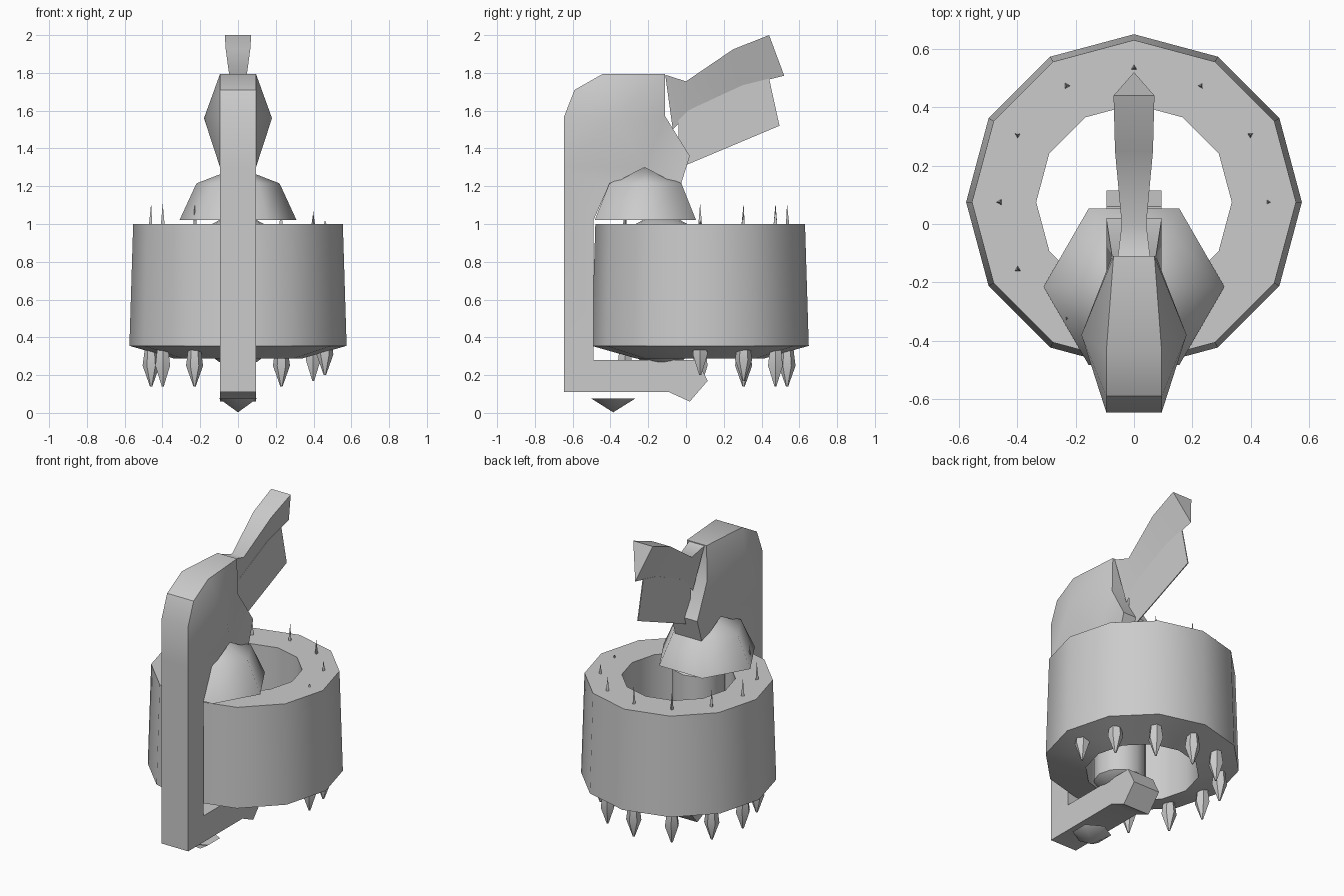
import bpy, bmesh
from math import sin, cos, pi, radians

if "Cube" in bpy.data.objects:
    bpy.data.objects.remove(bpy.data.objects["Cube"])


def finish(bm, name, angle=40):
    bmesh.ops.recalc_face_normals(bm, faces=bm.faces)
    me = bpy.data.meshes.new(name)
    bm.to_mesh(me)
    bm.free()
    ob = bpy.data.objects.new(name, me)
    bpy.context.collection.objects.link(ob)
    bpy.ops.object.select_all(action='DESELECT')
    ob.select_set(True)
    bpy.context.view_layer.objects.active = ob
    bpy.ops.object.shade_smooth_by_angle(angle=radians(angle))
    return ob


def lathe(name, profile, sides, x=0, y=0, start=0.0, closed=False, angle=40):
    """Spin an (r, z) profile around a vertical axis; open profiles get end caps."""
    bm = bmesh.new()
    rings = [[bm.verts.new((x + r * cos(start + 2 * pi * i / sides),
                            y + r * sin(start + 2 * pi * i / sides), z))
              for i in range(sides)] for r, z in profile]
    pairs = list(zip(rings, rings[1:]))
    if closed:
        pairs.append((rings[-1], rings[0]))
    else:
        bm.faces.new(rings[0])
        bm.faces.new(rings[-1])
    for a, b in pairs:
        for i in range(sides):
            j = (i + 1) % sides
            bm.faces.new((a[i], a[j], b[j], b[i]))
    bmesh.ops.remove_doubles(bm, verts=bm.verts, dist=0.0008)
    return finish(bm, name, angle)


RING_Y = 0.075

# Hollow twelve-sided drum with a sloped underside
lathe("drum_ring", [(0.555, 1.0), (0.575, 0.355), (0.335, 0.287), (0.335, 1.0)],
      12, y=RING_Y, closed=True)

# Nine pins: bullet tips below the drum, thin spikes above
tips = {0: 0.2, 1: 0.17}
tops = {0: 1.02, 1: 1.065, 2: 1.09}
for k in range(9):
    a = k * pi / 6
    px, py = 0.46 * cos(a), RING_Y + 0.46 * sin(a)
    t = tips.get(k, 0.14)
    lathe(f"pin_tip_{k}", [(0.034, 0.36), (0.036, t + 0.18), (0.045, t + 0.11), (0.006, t)],
          6, px, py, a)
    lathe(f"pin_spike_{k}", [(0.012, 0.99), (0.0003, tops.get(k, 1.11))], 3, px, py, a)

# Inner roller, dome above it and foot screw beneath
lathe("inner_roller", [(0.1, 0.27), (0.155, 0.31), (0.155, 0.99), (0.1, 1.02)], 12, y=-0.13)
lathe("roller_dome", [(0.31, 1.02), (0.22, 1.215), (0.0003, 1.3)], 6, y=-0.215, angle=62)
lathe("foot_screw", [(0.115, 0.075), (0.0003, 0.003)], 6, y=-0.385, start=pi / 2, angle=62)

# C-shaped frame: side outline (y, z) with a swollen head and a flat nose
outline = [(-.645, .11), (-.09, .11), (.02, .06), (.115, .17), (.06, .28), (-.49, .28),
           (-.49, 1.02), (-.41, 1.2), (-.22, 1.3), (-.03, 1.2), (.02, 1.36), (-.11, 1.57),
           (-.11, 1.795), (-.44, 1.795), (-.59, 1.71), (-.645, 1.57), (-.645, 1.3)]
narrow = {11: 0.075, 12: 0.07}
head = [8, 11, 12, 13, 14, 15, 16]
bm = bmesh.new()
sides = []
for s in (-1, 1):
    v = [bm.verts.new((s * narrow.get(i, 0.095), y, z)) for i, (y, z) in enumerate(outline)]
    bulge = bm.verts.new((s * 0.18, -0.38, 1.56))
    bm.faces.new([v[i] for i in (0, 1, 2, 3, 4, 5)])
    bm.faces.new([v[i] for i in (0, 5, 6, 7, 8, 16)])
    bm.faces.new([v[i] for i in (8, 9, 10, 11)])
    for i, j in zip(head, head[1:] + head[:1]):
        bm.faces.new((v[i], v[j], bulge))
    sides.append(v)
for i in range(len(outline)):
    j = (i + 1) % len(outline)
    bm.faces.new((sides[0][i], sides[0][j], sides[1][j], sides[1][i]))
finish(bm, "frame", 35)

# Handle lofted through triangular sections: half width, top (y, z), keel (y, z)
stations = [(0.055, (-.11, 1.79), (-.07, 1.5)), (0.042, (0, 1.755), (.03, 1.6)),
            (0.065, (.25, 1.925), (.3, 1.73)), (0.07, (.44, 2.0), (.52, 1.785))]
bm = bmesh.new()
secs = [[bm.verts.new((-w, *t)), bm.verts.new((w, *t)), bm.verts.new((0, *k))]
        for w, t, k in stations]
for a, b in zip(secs, secs[1:]):
    for i in range(3):
        j = (i + 1) % 3
        bm.faces.new((a[i], a[j], b[j], b[i]))
bm.faces.new(secs[0])
bm.faces.new(secs[-1])
finish(bm, "handle", 85)

# Thin web plate under the handle
bm = bmesh.new()
web = bm.faces.new([bm.verts.new((-0.003, y, z)) for y, z in
                    [(-.04, 1.57), (.03, 1.61), (.3, 1.735), (.44, 1.77), (.495, 1.52), (-.04, 1.295)]])
ext = bmesh.ops.extrude_face_region(bm, geom=[web], use_keep_orig=True)
bmesh.ops.translate(bm, vec=(0.006, 0, 0),
                    verts=[g for g in ext["geom"] if isinstance(g, bmesh.types.BMVert)])
finish(bm, "handle_web", 30)
